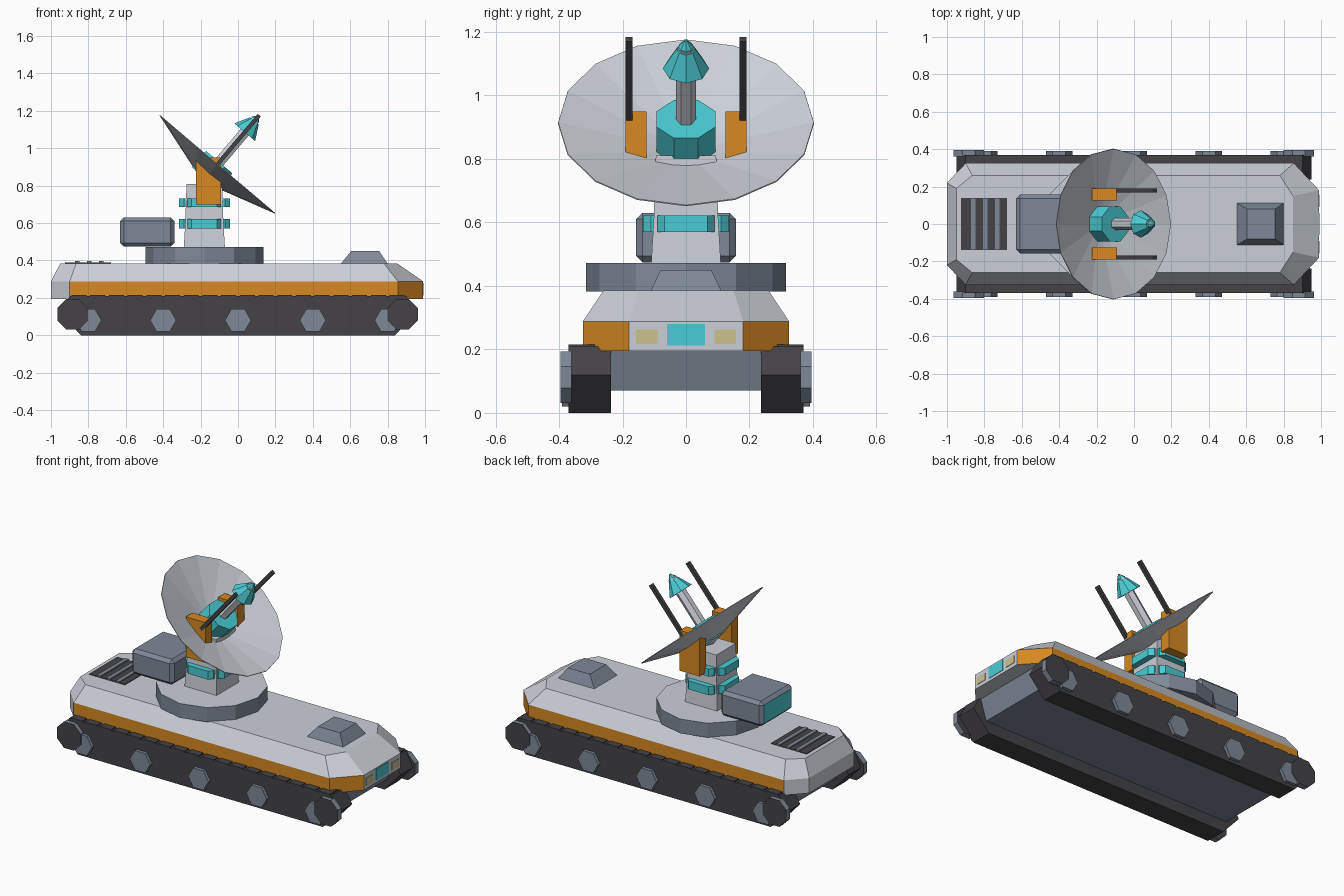
import bpy, math
from mathutils import Matrix, Vector

cube = bpy.data.objects.get("Cube")
if cube:
    bpy.data.objects.remove(cube)


def material(name, r, g, b):
    m = bpy.data.materials.new(name)
    m.use_nodes = True
    m.diffuse_color = (r, g, b, 1)
    m.node_tree.nodes["Principled BSDF"].inputs["Base Color"].default_value = (r, g, b, 1)
    return m


WHITE = material("off white", 0.60, 0.63, 0.68)
ORANGE = material("orange", 0.68, 0.25, 0.016)
TEAL = material("teal", 0.07, 0.60, 0.66)
STEEL = material("steel grey", 0.21, 0.25, 0.31)
DARK = material("dark rubber", 0.058, 0.055, 0.062)
CREAM = material("lamp cream", 0.60, 0.54, 0.27)


def loft(name, rings, mats, rule=None, caps=True):
    """Skin a stack of equal rings; rule(face) gives the material index."""
    n = len(rings[0])
    verts = [p for ring in rings for p in ring]
    faces = [(k * n + i, k * n + (i + 1) % n, (k + 1) * n + (i + 1) % n, (k + 1) * n + i)
             for k in range(len(rings) - 1) for i in range(n)]
    if caps:
        faces += [tuple(reversed(range(n))), tuple(range(len(verts) - n, len(verts)))]
    mesh = bpy.data.meshes.new(name)
    mesh.from_pydata([tuple(v) for v in verts], [], faces)
    for m in mats:
        mesh.materials.append(m)
    # make normals point outwards
    import bmesh
    bm = bmesh.new()
    bm.from_mesh(mesh)
    bmesh.ops.remove_doubles(bm, verts=bm.verts, dist=1e-5)
    bmesh.ops.recalc_face_normals(bm, faces=bm.faces)
    bm.to_mesh(mesh)
    bm.free()
    if rule:
        for f in mesh.polygons:
            f.material_index = rule(f)
    ob = bpy.data.objects.new(name, mesh)
    bpy.context.collection.objects.link(ob)
    return ob


def rect(x0, x1, y0, y1, z):
    return [(x0, y0, z), (x1, y0, z), (x1, y1, z), (x0, y1, z)]


def box(name, x0, x1, y0, y1, z0, z1, mat):
    return loft(name, [rect(x0, x1, y0, y1, z0), rect(x0, x1, y0, y1, z1)], [mat])


def polygon(sides, r, turn=0.0):
    return [(r * math.cos(turn + math.tau * i / sides), r * math.sin(turn + math.tau * i / sides))
            for i in range(sides)]


def slab(name, outline, y0, y1, mats, rule=None):
    """Extrude an x-z outline along y."""
    return loft(name, [[(x, y, z) for x, z in outline] for y in (y0, y1)], mats, rule)


def octagon_plan(half, z):
    return [(x, y, z) for x, y in half] + [(x, -y, z) for x, y in reversed(half)]


# Hull with orange side band
LOW = [(-1, 0.22), (-0.9, 0.325), (0.855, 0.325), (0.99, 0.18)]
TOP = [(-0.95, 0.19), (-0.865, 0.26), (0.78, 0.26), (0.85, 0.15)]
loft("hull", [octagon_plan(LOW, 0.195), octagon_plan(LOW, 0.288), octagon_plan(TOP, 0.385)],
     [WHITE, ORANGE],
     lambda f: int(abs(f.normal.z) < 0.1 and abs(f.normal.y) > 0.5 and f.center.x > -0.9))
loft("belly", [rect(-0.86, 0.86, -0.24, 0.24, 0.07), rect(-0.9, 0.9, -0.24, 0.24, 0.2)], [STEEL])

# Tracks, road wheels and end wheels
TRACK = [(-0.84, 0), (0.84, 0), (0.95, 0.12), (0.9, 0.209), (-0.9, 0.209), (-0.95, 0.12)]
for side, s in (("left", 1), ("right", -1)):
    slab("track_" + side, TRACK, s * 0.237, s * 0.37, [DARK])
    for i in range(18):
        x = -0.85 + i * 0.1
        box("tread_pad_" + side, x - 0.04, x + 0.04, *sorted((s * 0.24, s * 0.37)), 0.2, 0.215, DARK)
    for x in (-0.8, -0.4, 0, 0.4, 0.8):
        ring = [(x + a, 0.08 + b) for a, b in polygon(6, 0.07)]
        slab("road_wheel_" + side, ring, s * 0.36, s * 0.39, [STEEL])
    for x in (-0.884, 0.88):
        ring = [(x + a, 0.112 + b) for a, b in polygon(8, 0.088, math.pi / 8)]
        slab("end_wheel_" + side, ring, s * 0.36, s * 0.396, [STEEL, DARK],
             lambda f: int(abs(f.normal.y) > 0.9))

# Nose window and lamps
box("nose_window", 0.985, 0.993, -0.06, 0.06, 0.212, 0.28, TEAL)
for s in (-1, 1):
    box("lamp", 0.985, 0.993, *sorted((s * 0.09, s * 0.158)), 0.217, 0.262, CREAM)

# Deck hatch and rear grille
loft("hatch", [rect(0.55, 0.80, -0.112, 0.112, 0.383), rect(0.605, 0.755, -0.08, 0.08, 0.45)], [STEEL])
box("grille", -0.925, -0.68, -0.138, 0.138, 0.383, 0.389, DARK)
for x in (-0.86, -0.795, -0.73):
    box("grille_bar", x - 0.012, x + 0.012, -0.138, 0.138, 0.386, 0.396, STEEL)

# Turret base, equipment cabinet and mast
MX = -0.18
disc = polygon(12, 0.315)
loft("turret_base", [[(MX + x, y, z) for x, y in disc] for z in (0.383, 0.472)],
     [STEEL, WHITE], lambda f: int(f.normal.z > 0.9))
cabinet = box("cabinet", -0.63, -0.34, -0.157, 0.157, 0.474, 0.63, STEEL)
cabinet.data.materials.append(TEAL)
for f in cabinet.data.polygons:
    f.material_index = int(f.normal.x < -0.9)
bevel = cabinet.modifiers.new("edge", 'BEVEL')
bevel.width = 0.02
bevel.segments = 1
bevel.material = 0
loft("mast", [rect(MX - h, MX + h, -h, h, z) for h, z in ((0.11, 0.47), (0.102, 0.6), (0.095, 0.81))],
     [WHITE])

# Teal clamp blocks on each mast face
for z0, z1 in ((0.57, 0.622), (0.685, 0.732)):
    for k in range(4):
        turn = Matrix.Translation((MX, 0, 0)) @ Matrix.Rotation(k * math.pi / 2, 4, 'Z')
        plan = [(0.09, -0.09), (0.11, -0.09), (0.136, -0.068), (0.136, 0.068), (0.11, 0.09), (0.09, 0.09)]
        loft("mast_clamp", [[turn @ Vector((x, y, z)) for x, y in plan] for z in (z0, z1)], [TEAL])

# Dish and feed, all along one tilted axis
TILT = Matrix.Translation((-0.11, 0, 0.914)) @ Matrix.Rotation(0.705, 4, 'Y')


def along_axis(name, sides, stations, mat, turn=0.0, y=0.0, caps=True):
    rings = [[TILT @ Vector((a, b + y, t)) for a, b in polygon(sides, r, turn)] for r, t in stations]
    return loft(name, rings, [mat], caps=caps)


dish = along_axis("dish", 16, [(0, -0.12), (0.403, 0)], WHITE, caps=False)
shell = dish.modifiers.new("shell", 'SOLIDIFY')
shell.thickness = 0.004
shell.offset = 0
along_axis("feed_drum", 8, [(0.1, -0.1), (0.1, 0.015)], TEAL, math.pi / 8)
along_axis("feed_rod", 6, [(0.032, 0), (0.032, 0.24), (0.026, 0.315)], WHITE, math.pi / 6)
along_axis("feed_hat", 8, [(0.073, 0.225), (0.03, 0.305)], TEAL)
along_axis("feed_tip", 8, [(0.026, 0.312), (0.003, 0.342)], TEAL)

# Side brackets and antenna rods
for s in (-1, 1):
    box("dish_bracket", -0.225, -0.09, *sorted((s * 0.125, s * 0.19)), 0.70, 0.95, ORANGE)
    along_axis("antenna_rod", 4, [(0.0155, -0.02), (0.0155, 0.345)], DARK, math.pi / 4, s * 0.18)
